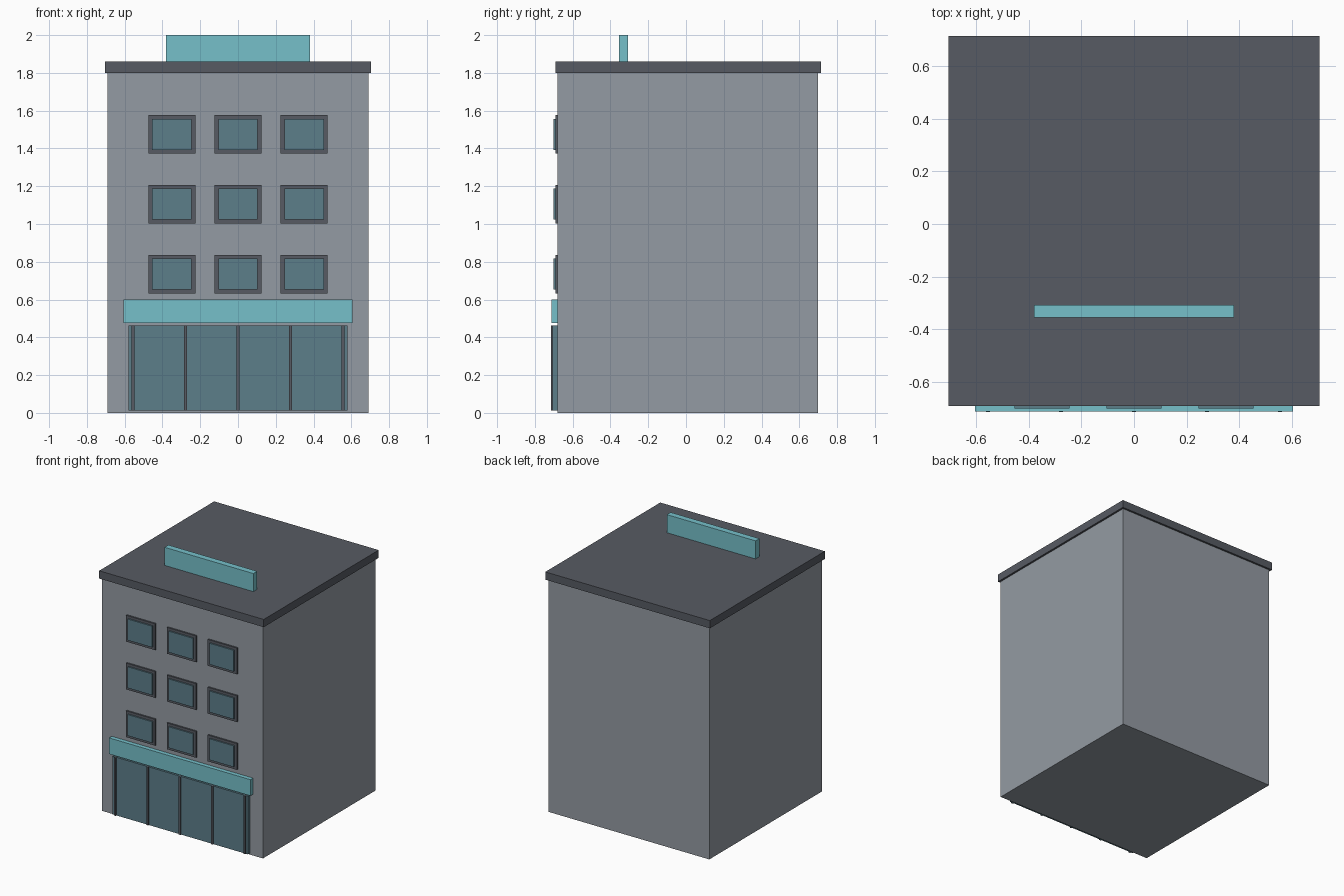
import bpy
import bmesh

cube = bpy.data.objects.get("Cube")
if cube:
    bpy.data.objects.remove(cube, do_unlink=True)


def material(name, rgb):
    """Flat material from 0-255 display values, converted to linear."""
    lin = [((c / 255 + 0.055) / 1.055) ** 2.4 for c in rgb]
    mat = bpy.data.materials.new(name)
    mat.use_nodes = True
    mat.diffuse_color = (*lin, 1)
    bsdf = mat.node_tree.nodes["Principled BSDF"]
    bsdf.inputs["Base Color"].default_value = (*lin, 1)
    bsdf.inputs["Roughness"].default_value = 0.8
    return mat


WALL = material("wall grey", (148, 155, 163))
TRIM = material("dark trim", (87, 91, 99))
GLASS = material("blue glass", (92, 126, 138))
SIGN = material("turquoise sign", (118, 192, 202))


def box(name, mat, x, y, z):
    """Box spanning the (low, high) ranges x, y and z."""
    bm = bmesh.new()
    bmesh.ops.create_cube(bm, size=1)
    for v in bm.verts:
        v.co = [r[0] if c < 0 else r[1] for c, r in zip(v.co, (x, y, z))]
    mesh = bpy.data.meshes.new(name)
    bm.to_mesh(mesh)
    bm.free()
    mesh.materials.append(mat)
    obj = bpy.data.objects.new(name, mesh)
    bpy.context.collection.objects.link(obj)
    return obj


def span(centre, size):
    return (centre - size / 2, centre + size / 2)


FRONT = -0.68

# Main block, roof slab and rooftop sign
box("building_body", WALL, span(0, 1.38), (FRONT, 0.70), (0, 1.80))
box("roof_slab", TRIM, span(0, 1.41), (-0.692, 0.715), (1.80, 1.86))
box("roof_sign", SIGN, span(0, 0.76), (-0.355, -0.308), (1.86, 2.0))

# Upper windows: frame with a raised pane
for row, z in enumerate((0.735, 1.105, 1.475)):
    for col, x in enumerate((-0.35, 0, 0.35)):
        tag = f"{row + 1}_{col + 1}"
        box(f"window_frame_{tag}", TRIM, span(x, 0.25), (-0.692, FRONT), span(z, 0.204))
        box(f"window_pane_{tag}", GLASS, span(x, 0.208), (-0.702, FRONT), span(z, 0.164))

# Shop front: glazing, mullions and fascia
box("shop_glass", GLASS, span(0, 1.16), (-0.706, FRONT), (0.012, 0.462))
for i, x in enumerate((-0.555, -0.278, 0, 0.278, 0.555)):
    box(f"shop_mullion_{i + 1}", TRIM, span(x, 0.015), (-0.715, FRONT), (0.012, 0.462))
box("shop_fascia", SIGN, span(0, 1.21), (-0.713, FRONT), (0.475, 0.60))
